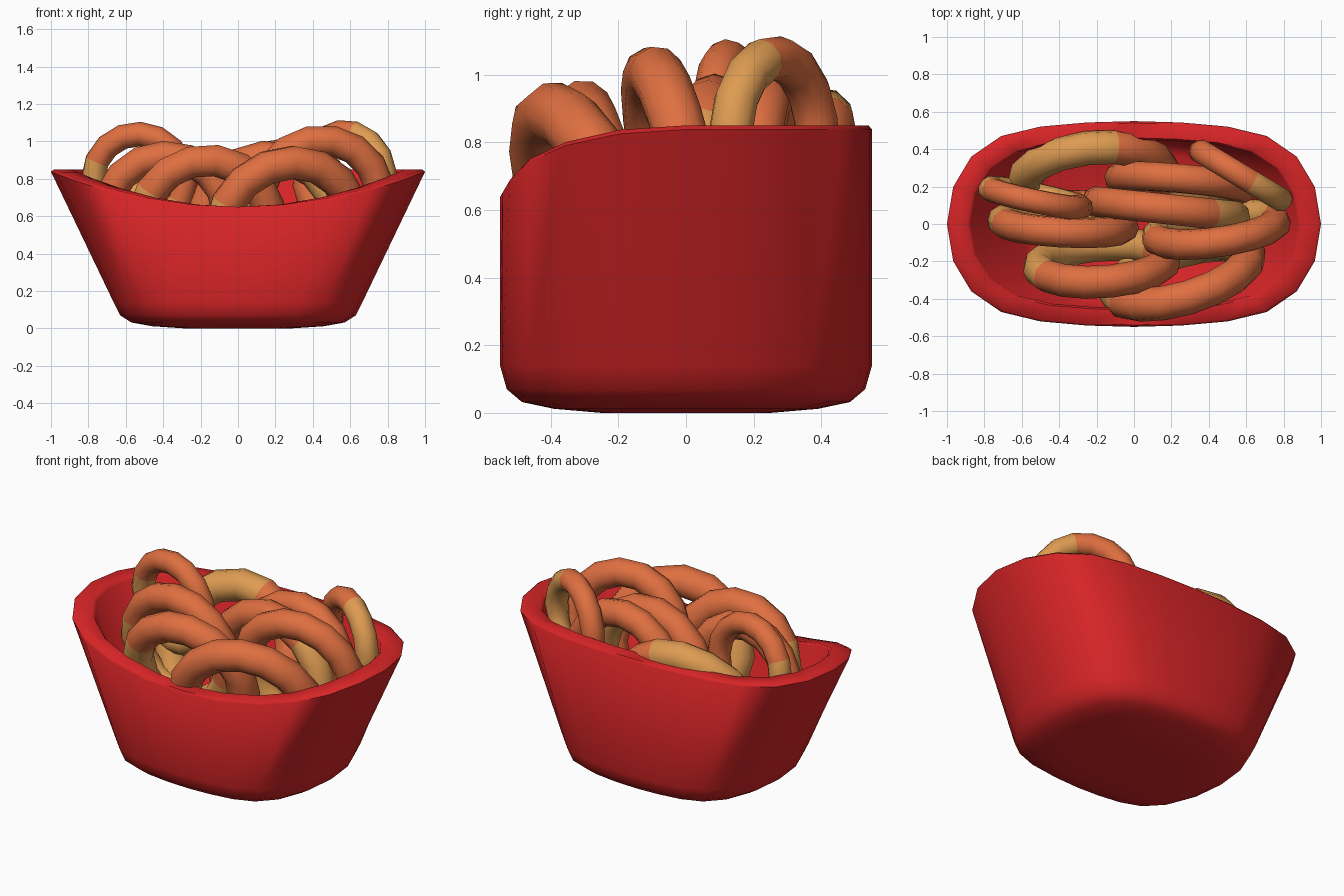
import bpy, bmesh, math
from mathutils import Matrix, Vector

if "Cube" in bpy.data.objects:
    bpy.data.objects.remove(bpy.data.objects["Cube"])


def material(name, rgb):
    m = bpy.data.materials.new(name)
    m.diffuse_color = (*rgb, 1)
    m.use_nodes = True
    m.node_tree.nodes["Principled BSDF"].inputs["Base Color"].default_value = m.diffuse_color
    return m


RED = material("basket red", (0.68, 0.018, 0.02))
ORANGE = material("crust orange", (0.74, 0.16, 0.052))
TAN = material("crust tan", (0.73, 0.33, 0.085))


def finish(bm, name, mats, angle):
    bmesh.ops.recalc_face_normals(bm, faces=bm.faces)
    me = bpy.data.meshes.new(name)
    bm.to_mesh(me)
    bm.free()
    for m in mats:
        me.materials.append(m)
    ob = bpy.data.objects.new(name, me)
    bpy.context.collection.objects.link(ob)
    bpy.ops.object.select_all(action='DESELECT')
    ob.select_set(True)
    bpy.context.view_layer.objects.active = ob
    bpy.ops.object.shade_smooth_by_angle(angle=math.radians(angle))
    return ob


def bridge(bm, a, b):
    n = len(a)
    return [bm.faces.new((a[i], a[(i + 1) % n], b[(i + 1) % n], b[i])) for i in range(n)]


# Quarter outline of the basket, as fractions of half width and half depth
QUARTER = [(1, 0), (.967, .36), (.87, .655), (.71, .855), (.5, .947), (.25, .987)]
OUTLINE = (QUARTER + [(0, 1)] + [(-x, y) for x, y in QUARTER[:0:-1]]
           + [(-x, -y) for x, y in QUARTER] + [(0, -1)] + [(x, -y) for x, y in QUARTER[:0:-1]])

# Basket: stacked loops (half width, half depth, height, front dip)
LOOPS = [(.28, .25, 0, 0), (.46, .39, .012, 0), (.57, .485, .032, 0), (.63, .53, .07, 0),
         (.665, .55, .14, 0), (1, .55, .838, 1), (.985, .54, .85, 1), (.89, .46, .85, 1),
         (.875, .45, .835, 1), (.6, .45, .15, 0), (.5, .38, .09, 0)]
bm = bmesh.new()
rings = []
for hx, hy, z, dip in LOOPS:
    rings.append([bm.verts.new((x * hx, y * hy, z - (dip * .2 * (1 - x * x) if y < 0 else 0)))
                  for x, y in OUTLINE])
for a, b in zip(rings, rings[1:]):
    bridge(bm, a, b)
bm.faces.new(rings[0])
bm.faces.new(rings[-1])
finish(bm, "basket", [RED], 50)


# Fried rings: one half of each is tan, starting at the given angle
def fried_ring(name, centre, R, r, lean, yaw, tan_start, major=16, minor=10):
    bm = bmesh.new()
    turn = (Matrix.Translation(Vector(centre)) @ Matrix.Rotation(math.radians(yaw), 4, 'Z')
            @ Matrix.Rotation(math.radians(lean), 4, 'X'))
    loops = []
    for i in range(major):
        t = math.radians(tan_start) + 2 * math.pi * i / major
        loop = []
        for j in range(minor):
            p = 2 * math.pi * j / minor
            d = R + r * math.cos(p)
            loop.append(bm.verts.new(turn @ Vector((d * math.cos(t), r * math.sin(p), d * math.sin(t)))))
        loops.append(loop)
    for i in range(major):
        for f in bridge(bm, loops[i], loops[(i + 1) % major]):
            f.material_index = 1 if i < major // 2 else 0
    finish(bm, name, [ORANGE, TAN], 80)


for args in [
    ("front_right_ring", (.26, -.27, .54), .37, .092, 20, 17, 158),
    ("front_left_ring", (-.17, -.21, .575), .34, .088, 17, 4, 150),
    ("right_ring", (.44, -.03, .69), .325, .082, 12, 8, 170),
    ("left_ring", (-.38, 0, .6), .325, .082, 8, -3, 160),
    ("upper_left_ring", (-.53, .14, .79), .25, .066, 4, -12, 155),
    ("middle_ring", (.17, .08, .55), .37, .085, 0, -6, -130),
    ("back_right_ring", (.25, .22, .61), .33, .08, -4, -5, 180),
    ("upper_right_ring", (.57, .26, .80), .25, .066, 0, -31, -105),
    ("back_ring", (-.22, .25, .53), .375, .092, -25, 6, 70),
]:
    fried_ring(*args)
